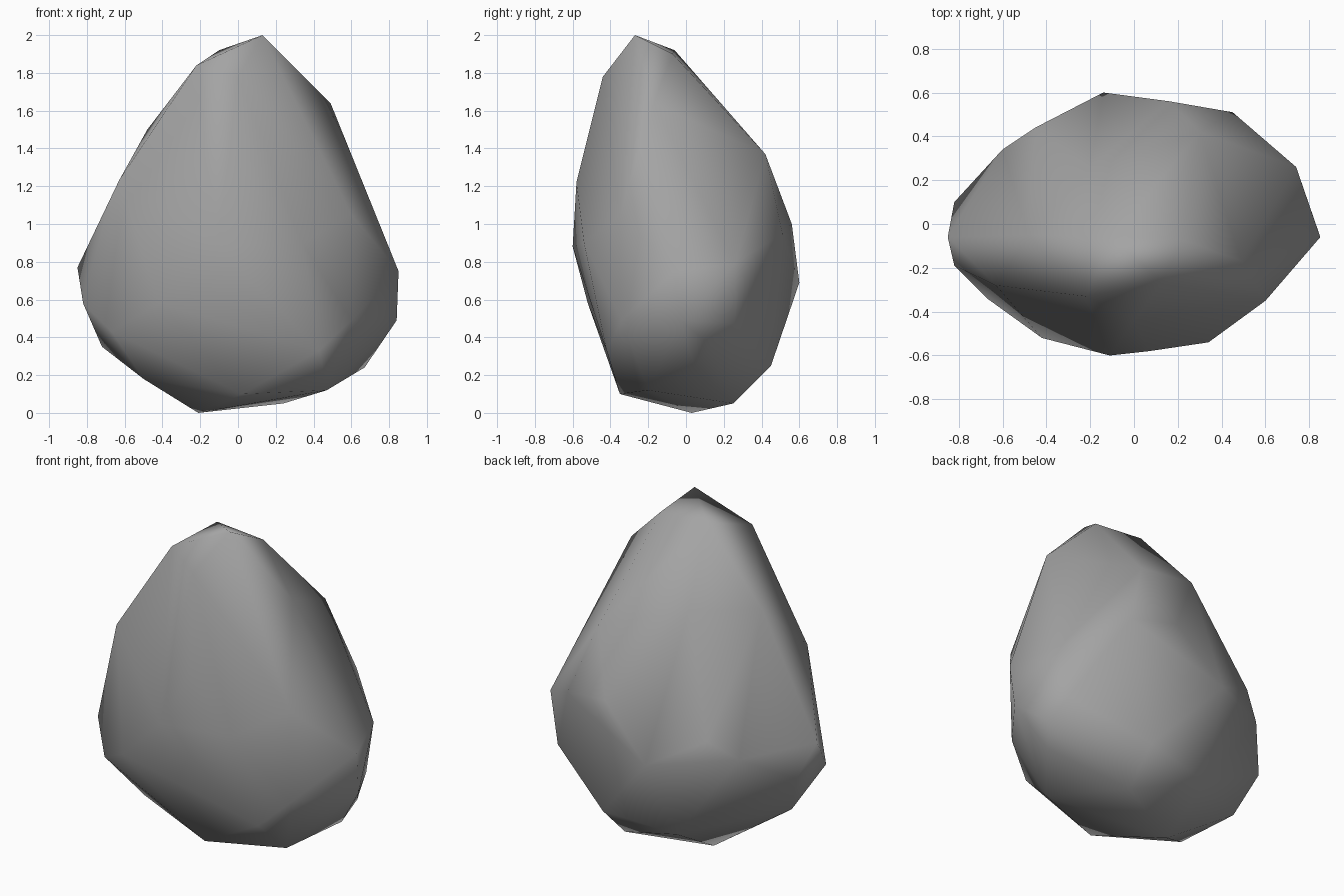
import bpy
import bmesh
from mathutils import Vector

# Remove the default object
default_cube = bpy.data.objects.get("Cube")
if default_cube:
    bpy.data.objects.remove(default_cube, do_unlink=True)


def make_material(name, colour):
    """Create a flat, matte material."""
    material = bpy.data.materials.new(name)
    material.use_nodes = True
    material.diffuse_color = (*colour, 1)
    shader = material.node_tree.nodes["Principled BSDF"]
    shader.inputs["Base Color"].default_value = (*colour, 1)
    shader.inputs["Roughness"].default_value = 0.9
    return material


def hull_object(name, corner_groups, material):
    """Wrap a tight, smooth shaded skin around groups of corner points."""
    mesh = bpy.data.meshes.new(name)
    bm = bmesh.new()
    for group in corner_groups:
        for corner in group:
            bm.verts.new(Vector(corner))
    hull = bmesh.ops.convex_hull(bm, input=bm.verts[:], use_existing_faces=False)
    # Drop any corner that ended up inside the skin
    inside = {item for key in ("geom_interior", "geom_unused") for item in hull[key]
              if isinstance(item, bmesh.types.BMVert) and not item.link_faces}
    bmesh.ops.delete(bm, geom=list(inside), context="VERTS")
    bmesh.ops.recalc_face_normals(bm, faces=bm.faces[:])
    for face in bm.faces:
        face.smooth = True
    bm.to_mesh(mesh)
    bm.free()
    mesh.materials.append(material)
    rock = bpy.data.objects.new(name, mesh)
    bpy.context.scene.collection.objects.link(rock)
    # Let the large facets dominate the shading
    weighting = rock.modifiers.new("facet shading", "WEIGHTED_NORMAL")
    weighting.mode = "FACE_AREA"
    return rock


# Pointed crown, leaning to the front
crown = [(.13, -.27, 2), (-.1, -.06, 1.92), (.22, -.07, 1.9),
         (-.22, -.33, 1.84), (.49, -.17, 1.64), (0, -.44, 1.78)]

# Sloping shoulders
shoulders = [(-.48, -.05, 1.5), (-.63, -.28, 1.23), (.3, .42, 1.37),
             (-.2, .26, 1.53), (.07, -.58, 1.22)]

# Widest part, front and back
front_belly = [(-.11, -.6, .88), (.34, -.54, .9), (.6, -.35, 1.05),
               (.6, -.34, .49), (-.42, -.52, .58), (-.67, -.34, .43)]
back_belly = [(-.14, .6, .69), (.16, .56, 1), (.45, .51, .95),
              (-.45, .44, .86), (-.6, .34, .75)]

# Corners at the two ends
ends = [(.85, -.06, .75), (.74, .26, .79), (.84, -.03, .49), (.69, .26, .47),
        (-.85, -.06, .77), (-.82, -.19, .58), (-.82, .1, .6)]

# Rounded underside
underside = [(-.21, .03, 0), (.24, .25, .05), (.47, -.2, .12), (.02, -.35, .1),
             (.67, .05, .24), (.72, .13, .36), (.25, .45, .25), (.43, -.42, .33),
             (-.5, -.19, .18), (-.72, 0, .35), (-.2, .38, .2)]

stone_grey = make_material("stone grey", (.37, .37, .37))
hull_object("rock", [crown, shoulders, front_belly, back_belly, ends, underside],
            stone_grey)
